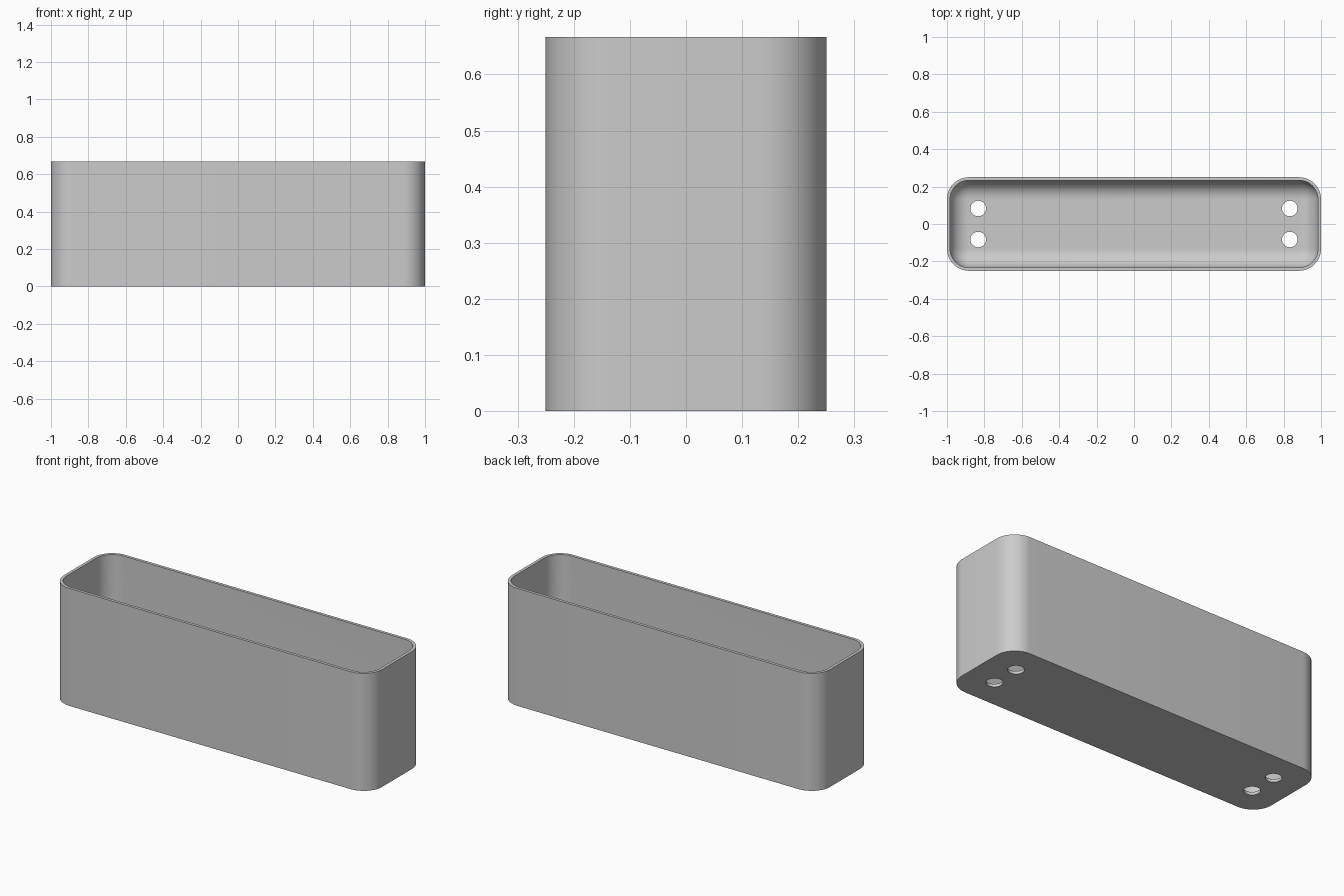
import bpy, bmesh
from math import sin, cos, pi, radians

LENGTH, WIDTH, HEIGHT = 2.0, 0.5, 0.667
WALL, CORNER = 0.0167, 0.117
FILLET = CORNER - WALL
HOLE_RADIUS = 0.0417
STEPS = 12

if "Cube" in bpy.data.objects:
    bpy.data.objects.remove(bpy.data.objects["Cube"])

# Single plain grey material
GREY = (0.6, 0.6, 0.6, 1)
grey = bpy.data.materials.new("light_grey")
grey.use_nodes = True
grey.diffuse_color = GREY
grey.node_tree.nodes["Principled BSDF"].inputs["Base Color"].default_value = GREY


def make_object(name, bm):
    mesh = bpy.data.meshes.new(name)
    bm.to_mesh(mesh)
    bm.free()
    mesh.materials.append(grey)
    obj = bpy.data.objects.new(name, mesh)
    bpy.context.collection.objects.link(obj)
    return obj


def ring(bm, inset, z):
    """Rounded rectangle, shrunk by inset, at height z."""
    cx, cy, r = LENGTH / 2 - CORNER, WIDTH / 2 - CORNER, CORNER - inset
    verts = []
    for quarter, (sx, sy) in enumerate([(1, 1), (-1, 1), (-1, -1), (1, -1)]):
        for i in range(STEPS + 1):
            a = (quarter + i / STEPS) * pi / 2
            verts.append(bm.verts.new((sx * cx + r * cos(a), sy * cy + r * sin(a), z)))
    return verts


# Wall section: up the outside, over the rim, down the inside, round into the floor
section = [(0, 0), (0, HEIGHT), (WALL, HEIGHT)]
for i in range(STEPS + 1):
    a = i / STEPS * pi / 2
    section.append((WALL + FILLET * (1 - cos(a)), WALL + FILLET * (1 - sin(a))))

bm = bmesh.new()
rings = [ring(bm, inset, z) for inset, z in section]
for low, high in zip(rings, rings[1:]):
    for i in range(len(low)):
        j = (i + 1) % len(low)
        bm.faces.new((low[i], low[j], high[j], high[i]))
bm.faces.new(rings[0])
bm.faces.new(rings[-1])
bmesh.ops.remove_doubles(bm, verts=bm.verts[:], dist=0.0005)
bmesh.ops.recalc_face_normals(bm, faces=bm.faces[:])
trough = make_object("trough", bm)

# Four drain holes through the floor
bm = bmesh.new()
for x in (-0.833, 0.833):
    for y in (-0.083, 0.083):
        hole = bmesh.ops.create_cone(bm, cap_ends=True, segments=32, radius1=HOLE_RADIUS,
                                     radius2=HOLE_RADIUS, depth=0.2)
        bmesh.ops.translate(bm, verts=hole["verts"], vec=(x, y, 0))
cutter = make_object("hole_cutter", bm)
cutter.hide_render = True

cut = trough.modifiers.new("drain_holes", "BOOLEAN")
cut.operation = "DIFFERENCE"
cut.solver = "EXACT"
cut.object = cutter
bpy.ops.object.select_all(action="DESELECT")
trough.select_set(True)
bpy.context.view_layer.objects.active = trough
bpy.ops.object.modifier_apply(modifier=cut.name)
bpy.data.objects.remove(cutter)

# Smooth curves, sharp rim and base
bpy.ops.object.shade_smooth_by_angle(angle=radians(30))
